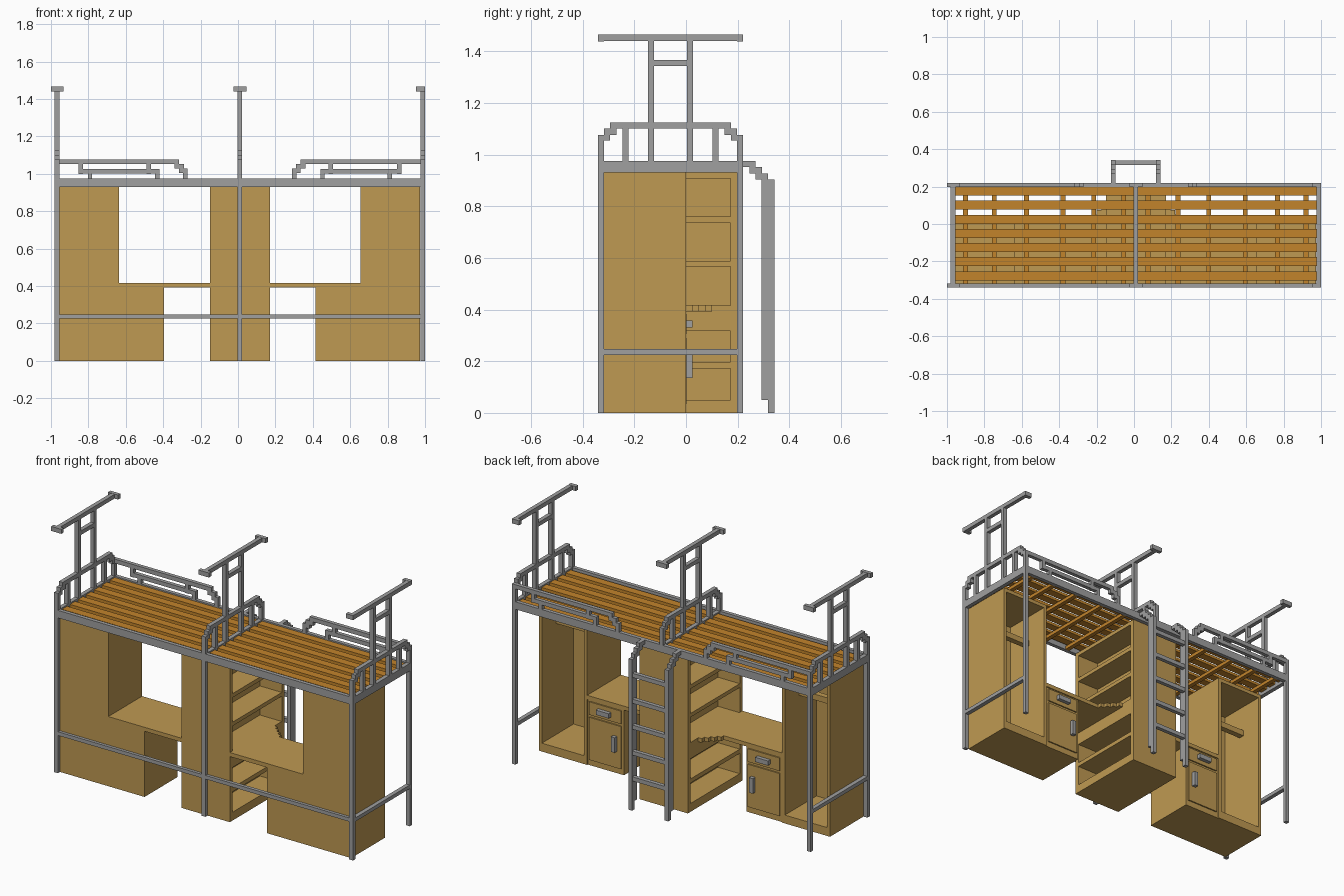
import bpy, bmesh

if "Cube" in bpy.data.objects:
    bpy.data.objects.remove(bpy.data.objects["Cube"], do_unlink=True)


def material(name, rgb):
    m = bpy.data.materials.new(name)
    m.use_nodes = True
    m.diffuse_color = (*rgb, 1)
    bsdf = m.node_tree.nodes["Principled BSDF"]
    bsdf.inputs["Base Color"].default_value = (*rgb, 1)
    bsdf.inputs["Roughness"].default_value = 0.7
    return m


wood = material("light wood", (0.52, 0.32, 0.085))
slat_wood = material("orange slat wood", (0.54, 0.23, 0.024))
steel = material("grey steel", (0.35, 0.35, 0.35))


def boxes(name, mat, items):
    """One object made of boxes given as x0, x1, y0, y1, z0, z1."""
    bm = bmesh.new()
    for x0, x1, y0, y1, z0, z1 in items:
        r = bmesh.ops.create_cube(bm, size=1)
        for v in r["verts"]:
            v.co = (x1 if v.co.x > 0 else x0,
                    y1 if v.co.y > 0 else y0,
                    z1 if v.co.z > 0 else z0)
    bmesh.ops.recalc_face_normals(bm, faces=bm.faces)
    me = bpy.data.meshes.new(name)
    bm.to_mesh(me)
    bm.free()
    me.materials.append(mat)
    ob = bpy.data.objects.new(name, me)
    bpy.context.collection.objects.link(ob)
    return ob


MID = 0.01             # x of the middle post; both halves mirror about it
F0, F1 = -0.34, -0.317  # front post depth
B0, B1 = 0.197, 0.22    # back post depth
T = 0.0125              # half tube width


def flip_y(b):
    return (b[0], b[1], -0.12 - b[3], -0.12 - b[2], b[4], b[5])


# Head, middle and foot frames with hanger masts
for label, cx in (("right", -0.9675), ("middle", MID), ("left", 0.9875)):
    x0, x1 = cx - T, cx + T
    foot = 0.93 if label == "middle" else 0
    boxes(label + "_posts", steel, [(x0, x1, F0, F1, 0, 1.077),
                                    (x0, x1, B0, B1, foot, 1.077)])
    steps = [(x0, x1, F0, -0.295, 1.055, 1.077),
             (x0, x1, -0.317, -0.27, 1.077, 1.101),
             (x0, x1, -0.245, -0.222, 0.97, 1.101)]
    boxes(label + "_end_rail", steel,
          steps + [flip_y(b) for b in steps]
          + [(x0, x1, -0.295, 0.175, 1.101, 1.125),
             (x0, x1, F1, B0, 0.93, 0.975)])
    c0, c1 = max(-1, cx - 0.035), min(1, cx + 0.035)
    boxes(label + "_hanger", steel,
          [(x0, x1, -0.147, -0.123, 0.97, 1.442),
           (x0, x1, 0.003, 0.027, 0.97, 1.442),
           (x0, x1, -0.123, 0.003, 1.343, 1.367),
           (x0, x1, F0, B1, 1.44, 1.465),
           (c0, c1, F0, F1, 1.439, 1.466),
           (c0, c1, B0, B1, 1.439, 1.466)])
    if label != "middle":
        boxes(label + "_lower_rail", steel, [(x0, x1, F1, B0, 0.225, 0.247)])

# Long beams and front lower rail
boxes("long_beams", steel, [(-0.98, 1.0, F0, F1, 0.93, 0.975),
                            (-0.98, 1.0, B0, B1, 0.93, 0.975)])
boxes("front_lower_rail", steel, [(-0.96, 0.98, F0 + 0.002, F1, 0.225, 0.247)])

# Each half is laid out in u, the distance from the middle post
for side, s in (("right", -1), ("left", 1)):
    def half(name, mat, items):
        return boxes(side + "_" + name, mat, [
            (*sorted((MID + s * a, MID + s * b)), *rest) for a, b, *rest in items])

    # Bed base
    half("bed_slats", slat_wood,
         [(0.012, 0.965, y - 0.024, y + 0.024, 0.95, 0.967)
          for y in [0.176 - 0.0755 * i for i in range(7)]])
    half("bed_battens", slat_wood,
         [(u - 0.013, u + 0.013, F1, B0, 0.93, 0.95)
          for u in (0.065, 0.225, 0.39, 0.585, 0.757, 0.91)])

    # Guard rail at the back with stepped end
    half("guard_rail", steel, [
        (0.325, 0.97, B0, B1, 1.052, 1.077),
        (0.30, 0.35, B0, B1, 1.028, 1.052),
        (0.28, 0.325, B0, B1, 1.004, 1.028),
        (0.28, 0.303, B0, B1, 0.97, 1.004),
        (0.43, 0.86, B0, B1, 1.002, 1.026),
        (0.84, 0.863, B0, B1, 1.0, 1.06),
        (0.475, 0.498, B0, B1, 1.0, 1.06),
        (0.79, 0.813, B0, B1, 0.97, 1.01),
        (0.43, 0.453, B0, B1, 0.97, 1.01)])

    # Bookcase, open to the side
    shelves = [(0, 0.05), (0.172, 0.197), (0.318, 0.415),
               (0.566, 0.589), (0.736, 0.76), (0.907, 0.93)]
    half("bookcase", wood,
         [(0, 0.015, -0.32, 0.197, 0, 0.93),
          (0.015, 0.16, -0.32, -0.295, 0, 0.93),
          (0.015, 0.16, 0.172, 0.197, 0, 0.93)]
         + [(0.015, 0.16, -0.295, 0.172, a, b) for a, b in shelves])

    # Desk top with stepped inner corner
    half("desk_top", wood,
         [(0.16, 0.645, -0.32, 0, 0.393, 0.417)]
         + [(0.16, 0.26 - 0.025 * i, 0.025 * i, 0.025 * (i + 1), 0.393, 0.417)
            for i in range(4)])

    # Drawer cabinet
    half("desk_cabinet", wood, [(0.405, 0.645, -0.32, -0.006, 0, 0.394)])
    half("drawer_front", wood, [(0.42, 0.63, -0.006, 0.002, 0.305, 0.383)])
    half("cabinet_door", wood, [(0.42, 0.63, -0.006, 0.002, 0.035, 0.29)])
    half("drawer_handle", steel, [(0.485, 0.57, 0.002, 0.025, 0.33, 0.358)])
    half("door_handle", steel, [(0.445, 0.47, 0.002, 0.025, 0.135, 0.225)])

    # Wardrobe, open at the back of the unit
    half("wardrobe", wood, [
        (0.645, 0.665, -0.32, 0, 0, 0.93),
        (0.945, 0.964, -0.32, 0, 0, 0.93),
        (0.665, 0.945, -0.32, -0.3, 0, 0.93),
        (0.665, 0.945, -0.3, 0, 0, 0.05),
        (0.665, 0.945, -0.3, 0, 0.908, 0.93)])
    half("wardrobe_bar", wood, [(0.665, 0.945, -0.17, -0.135, 0.715, 0.75)])

    # Ladder stringer, hooked over the back beam
    half("ladder_stringer", steel, [
        (0.108, 0.132, 0.22, 0.27, 0.952, 0.975),
        (0.108, 0.132, 0.245, 0.295, 0.928, 0.952),
        (0.108, 0.132, 0.27, 0.318, 0.904, 0.928),
        (0.108, 0.132, 0.293, 0.318, 0.05, 0.904),
        (0.108, 0.132, 0.318, 0.342, 0, 0.904)])

# Ladder rungs
boxes("ladder_rungs", steel,
      [(MID - 0.11, MID + 0.11, 0.316, 0.34, z - 0.0125, z + 0.0125)
       for z in [0.19 + 0.155 * i for i in range(5)]])
